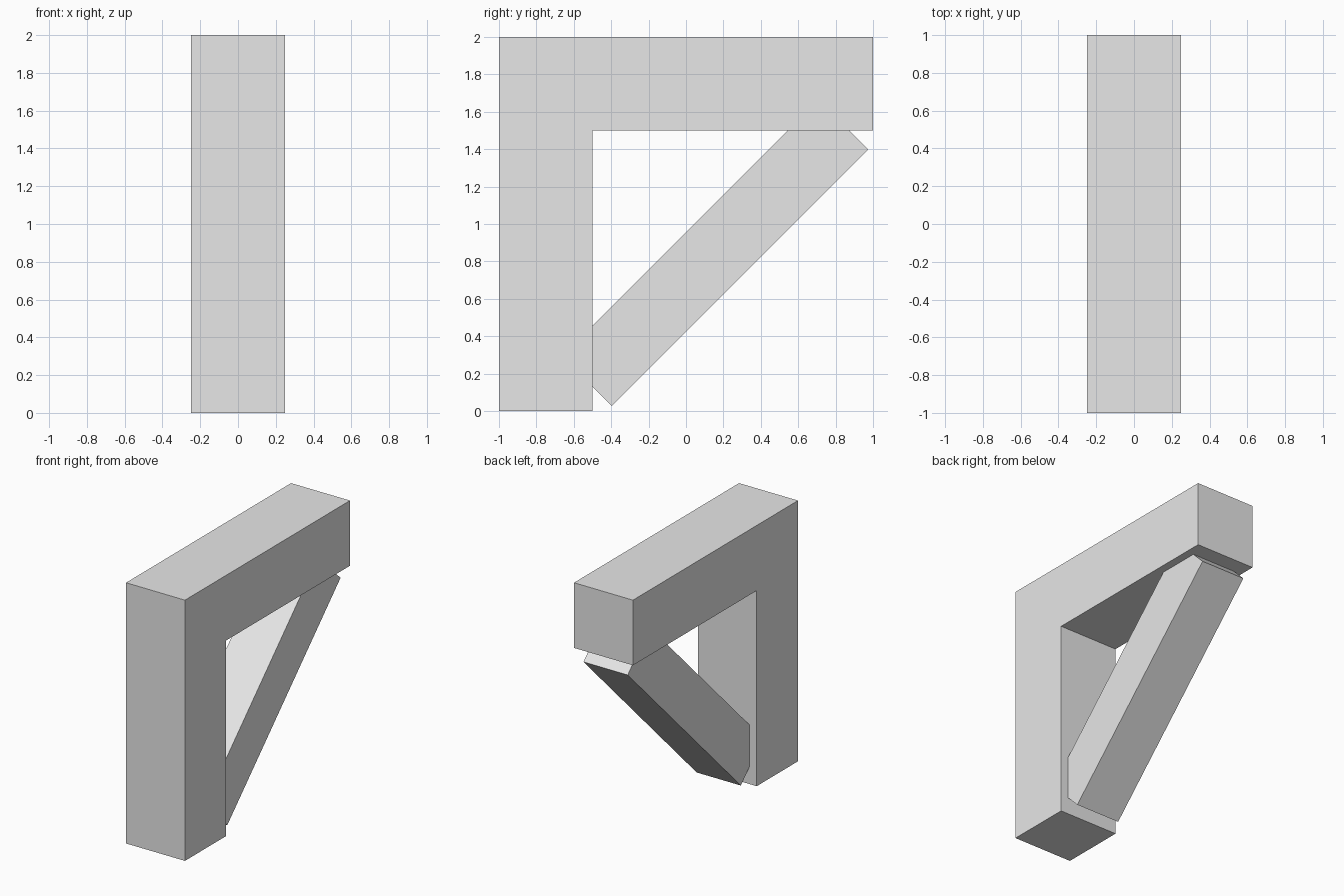
import bpy
import bmesh
from math import radians
from mathutils import Matrix

cube = bpy.data.objects.get("Cube")
if cube:
    bpy.data.objects.remove(cube, do_unlink=True)

# Single flat material
grey = bpy.data.materials.new("light_grey")
grey.use_nodes = True
grey.diffuse_color = (0.8, 0.8, 0.8, 1)
grey.node_tree.nodes["Principled BSDF"].inputs["Base Color"].default_value = grey.diffuse_color


def add_part(name, bm):
    """Turn a bmesh into a named, flat-shaded object."""
    bmesh.ops.recalc_face_normals(bm, faces=bm.faces)
    mesh = bpy.data.meshes.new(name)
    bm.to_mesh(mesh)
    bm.free()
    mesh.materials.append(grey)
    obj = bpy.data.objects.new(name, mesh)
    bpy.context.collection.objects.link(obj)
    return obj


# Post and overhanging beam: one L profile (y, z) extruded across the width
WIDTH = 0.5
profile = [(-1, 0), (-0.5, 0), (-0.5, 1.5), (1, 1.5), (1, 2), (-1, 2)]
bm = bmesh.new()
face = bm.faces.new([bm.verts.new((-WIDTH / 2, y, z)) for y, z in profile])
extruded = bmesh.ops.extrude_face_region(bm, geom=[face])["geom"]
bmesh.ops.translate(bm, vec=(WIDTH, 0, 0),
                    verts=[g for g in extruded if isinstance(g, bmesh.types.BMVert)])
add_part("post_and_beam", bm)

# Narrower diagonal brace, its ends sunk into the post and the beam
bm = bmesh.new()
bmesh.ops.create_cube(bm, size=1, matrix=Matrix.Diagonal((0.375, 1.94, 0.375, 1)))
brace = add_part("diagonal_brace", bm)
brace.location = (0, 0.156, 0.846)
brace.rotation_euler.x = radians(45)
